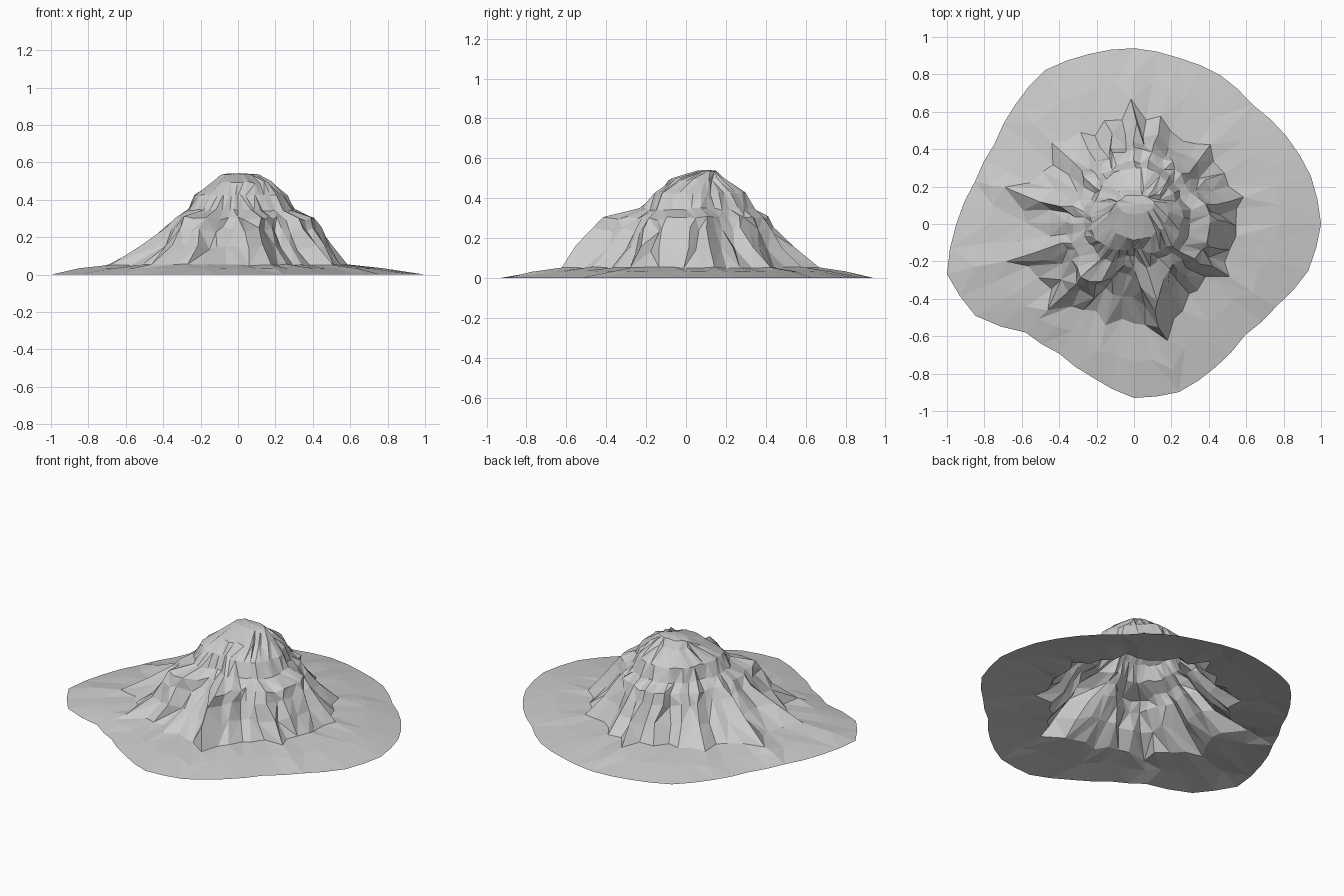
import bpy, bmesh, math, random
from mathutils import Vector

if "Cube" in bpy.data.objects:
    bpy.data.objects.remove(bpy.data.objects["Cube"])

random.seed(11)
N = 48

# Contour radii every 15 degrees, counter-clockwise from +x
OUTLINE = [1.0, .98, .94, .90, .92, .92, .94, .94, .95, .90, .86, .88,
           .95, 1.035, .98, .82, .80, .85, .93, .93, .88, .84, .88, .965]
FOOT = [.56, .62, .56, .60, .52, .60, .68, .58, .60, .62, .56, .74,
        .60, .72, .58, .64, .54, .57, .54, .66, .53, .50, .60, .55]
SHOULDER = [.41, .40, .34, .36, .38, .40, .41, .40, .36, .37, .32, .34,
            .32, .35, .34, .41, .36, .22, .24, .44, .33, .30, .38, .40]
UPPER = [.25, .27, .26, .27, .30, .31, .30, .30, .28, .25, .24, .24,
         .23, .23, .20, .19, .16, .14, .13, .14, .18, .20, .23, .25]


def radius(table, i):
    a, b = table[i // 2 % 24], table[(i // 2 + i % 2) % 24]
    return (a + b) / 2


def polar(r, i, z, jitter=0.0, swing=0.0):
    """Point at radius r and angle step i, roughened for a rocky look."""
    a = math.tau * (i + random.uniform(-swing, swing)) / N
    r *= 1 + random.uniform(-jitter, jitter)
    return Vector((r * math.cos(a), r * math.sin(a),
                   z + random.uniform(-jitter, jitter) * .15))


def column(i):
    """One radial profile, from the ground rim up to the summit."""
    gully = random.uniform(.3, 1) if i % 2 else random.uniform(0, .25)
    rim = radius(OUTLINE, i)
    foot = radius(FOOT, i) * (1 - .12 * gully)
    shoulder = radius(SHOULDER, i) * (1.02 - .06 * gully)
    upper = radius(UPPER, i)
    mix = lambda a, b, t: a + (b - a) * t
    a = math.tau * i / N
    crown = Vector((.02 + .16 * math.cos(a), .055 + .135 * math.sin(a), .495))
    top = Vector((.01 + .10 * math.cos(a), .105 + .05 * math.sin(a), .537))
    rough = Vector((random.uniform(-.012, .012), random.uniform(-.012, .012),
                    random.uniform(-.01, .006)))
    return [
        polar(rim, i, 0),
        polar(mix(rim, foot, .5), i, .032, .015),
        polar(foot, i, .052, .03, .2),
        polar(mix(foot, shoulder, .5), i, .16 - .025 * gully, .04, .35),
        polar(mix(foot, shoulder, .85), i, .255 - .03 * gully, .03, .35),
        polar(shoulder, i, .31 - .02 * gully, .03, .3),
        polar(mix(shoulder, upper, .65), i, .345, .04, .3),
        polar(upper, i, .425, .03, .3),
        crown + rough,
        top + rough * .4,
    ]


# Mountain: open faceted shell, flared skirt into rocky spurs and a blunt summit
bm = bmesh.new()
cols = [[bm.verts.new(p) for p in column(i)] for i in range(N)]
peak = bm.verts.new((.01, .105, .542))
for i in range(N):
    c, d = cols[i], cols[(i + 1) % N]
    for k in range(len(c) - 1):
        if random.random() < .5:
            bm.faces.new((c[k], d[k], d[k + 1]))
            bm.faces.new((c[k], d[k + 1], c[k + 1]))
        else:
            bm.faces.new((c[k], d[k], c[k + 1]))
            bm.faces.new((d[k], d[k + 1], c[k + 1]))
    bm.faces.new((c[-1], d[-1], peak))

# Thin out the crowded summit so its facets match the slopes
bmesh.ops.remove_doubles(bm, verts=[v for v in bm.verts if v.co.z > .47], dist=.02)
bmesh.ops.recalc_face_normals(bm, faces=bm.faces)
if sum(f.normal.z for f in bm.faces) < 0:
    bmesh.ops.reverse_faces(bm, faces=bm.faces)

mesh = bpy.data.meshes.new("mountain")
bm.to_mesh(mesh)
bm.free()
bpy.context.collection.objects.link(bpy.data.objects.new("mountain", mesh))
